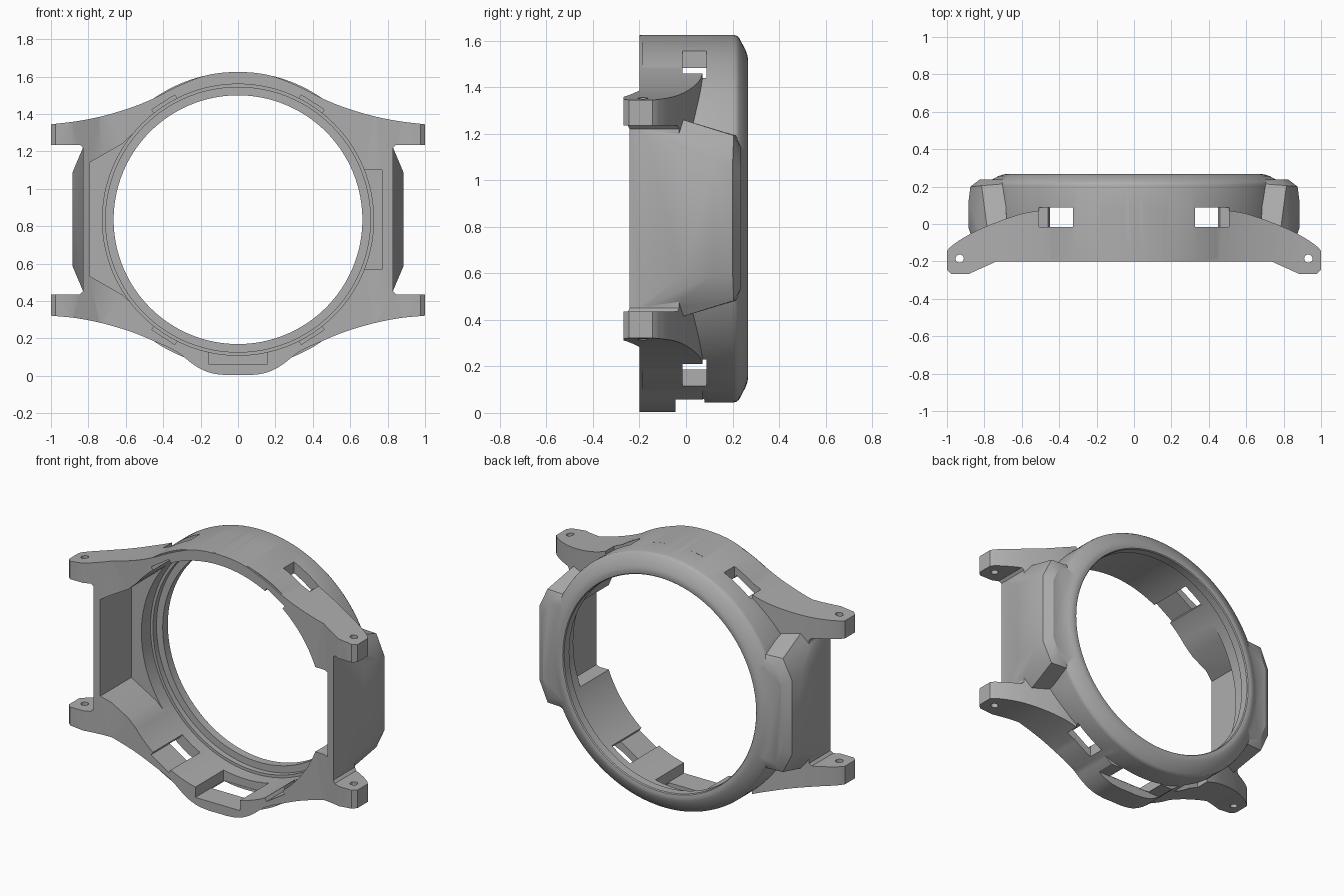
import bpy, bmesh, math
from mathutils import Vector

if "Cube" in bpy.data.objects:
    bpy.data.objects.remove(bpy.data.objects["Cube"])

ZC = 0.835  # height of the ring axis

grey = bpy.data.materials.new("satin_grey")
grey.use_nodes = True
grey.diffuse_color = (0.42, 0.42, 0.42, 1)
grey.node_tree.nodes["Principled BSDF"].inputs["Base Color"].default_value = grey.diffuse_color


def finish(bm, name):
    bmesh.ops.recalc_face_normals(bm, faces=bm.faces)
    mesh = bpy.data.meshes.new(name)
    bm.to_mesh(mesh)
    bm.free()
    mesh.materials.append(grey)
    obj = bpy.data.objects.new(name, mesh)
    bpy.context.collection.objects.link(obj)
    return obj


def prism(name, points, low, high, axis="y"):
    """Extrude an outline along y (points are x, z) or along z (points are x, y)."""
    place = (lambda u, v, t: (u, t, v)) if axis == "y" else (lambda u, v, t: (u, v, t))
    bm = bmesh.new()
    face = bm.faces.new([bm.verts.new(place(u, v, low)) for u, v in points])
    new = bmesh.ops.extrude_face_region(bm, geom=[face])["geom"]
    shift = Vector(place(0, 0, high - low))
    bmesh.ops.translate(bm, vec=shift, verts=[v for v in new if isinstance(v, bmesh.types.BMVert)])
    return finish(bm, name)


def box(name, x0, x1, y0, y1, z0, z1):
    return prism(name, [(x0, z0), (x1, z0), (x1, z1), (x0, z1)], y0, y1)


def lathe(name, profile, steps=128):
    """Turn a (radius, y) profile about the ring axis; both ends lie on the axis."""
    bm = bmesh.new()
    verts = [bm.verts.new((r, y, ZC)) for r, y in profile]
    edges = [bm.edges.new(pair) for pair in zip(verts, verts[1:])]
    bmesh.ops.spin(bm, geom=verts + edges, cent=(0, 0, ZC), axis=(0, 1, 0),
                   angle=math.tau, steps=steps)
    bmesh.ops.remove_doubles(bm, verts=bm.verts, dist=0.0005)
    return finish(bm, name)


def hull(name, points):
    bm = bmesh.new()
    verts = [bm.verts.new(p) for p in points]
    res = bmesh.ops.convex_hull(bm, input=verts)
    loose = [v for v in res["geom_interior"] if isinstance(v, bmesh.types.BMVert)]
    bmesh.ops.delete(bm, geom=loose, context="VERTS")
    bmesh.ops.dissolve_limit(bm, angle_limit=0.02, verts=bm.verts, edges=bm.edges)
    return finish(bm, name)


def combine(target, other, operation):
    mod = target.modifiers.new("combine", "BOOLEAN")
    mod.operation, mod.solver, mod.object = operation, "EXACT", other
    bpy.context.view_layer.objects.active = target
    bpy.ops.object.modifier_apply(modifier=mod.name)
    bpy.data.objects.remove(other)


def smooth(points, n=6):
    """Catmull-Rom curve through the points."""
    p = [Vector(q) for q in points]
    p = [2 * p[0] - p[1]] + p + [2 * p[-1] - p[-2]]
    out = []
    for a, b, c, d in zip(p, p[1:], p[2:], p[3:]):
        for i in range(n):
            t = i / n
            out.append((2 * b + (c - a) * t + (2 * a - 5 * b + 4 * c - d) * t * t
                        + (3 * b - a - 3 * c + d) * t ** 3) / 2)
    return [tuple(q) for q in out] + [tuple(points[-1])]


def mirrored(half):
    """Close a right-hand outline by adding its reflection in x."""
    return half + [(-u, v) for u, v in reversed(half)]


# Front plate with four lugs
top = smooth([(0.01, 1.625), (0.1, 1.619), (0.2, 1.598), (0.33, 1.545), (0.45, 1.484),
              (0.57, 1.435), (0.72, 1.39), (0.86, 1.362), (1.0, 1.345)])
bottom = smooth([(1.0, 0.322), (0.86, 0.308), (0.72, 0.28), (0.57, 0.235), (0.45, 0.186),
                 (0.33, 0.13), (0.23, 0.055), (0.15, 0.017), (0.07, 0.005), (0.01, 0.005)])
waist = [(1.0, 1.235), (0.845, 1.235), (0.83, 1.22), (0.83, 0.45), (0.845, 0.435), (1.0, 0.435)]
case = prism("watch_case", mirrored(top + waist + bottom), -0.4, 0.2)

# Arched lug outline seen from above
arch = smooth([(0.5, 0.073), (0.6, 0.055), (0.72, 0.015), (0.84, -0.035), (0.93, -0.085), (0.985, -0.125)])
foot = [(1.0, -0.145), (1.0, -0.245), (0.975, -0.268), (0.885, -0.268), (0.735, -0.2)]
combine(case, prism("lug_arch", mirrored(arch + foot), -0.5, 2.5, "z"), "INTERSECT")

# Round bezel with a sloping back rim
bezel = [(0, -0.19), (0.79, -0.19), (0.79, 0.205), (0.787, 0.217), (0.778, 0.228), (0.725, 0.256),
         (0.705, 0.263), (0.69, 0.266), (0.67, 0.262), (0.66, 0.25), (0, 0.25)]
combine(case, lathe("bezel", bezel), "UNION")

# Faceted side guards
for s in (-1, 1):
    pts = []
    for m in (-1, 1):
        mid = 0.8375
        for x, y, dz in ((0.828, -0.195, 0.385), (0.885, -0.02, 0.25), (0.885, 0.12, 0.25),
                         (0.875, 0.2, 0.23), (0.825, 0.237, 0.2), (0.785, -0.02, 0.425),
                         (0.815, 0.205, 0.355), (0.78, 0.237, 0.3), (0.68, -0.02, 0.425),
                         (0.69, 0.215, 0.355), (0.69, 0.237, 0.3), (0.68, -0.195, 0.385)):
            pts.append((s * x, y, mid + m * dz))
    combine(case, hull("side_guard", pts), "UNION")

# Stepped bore
bore = [(0, -0.5), (0.725, -0.5), (0.725, 0.17), (0.708, 0.17), (0.708, 0.205),
        (0.665, 0.205), (0.665, 0.5), (0, 0.5)]
combine(case, lathe("bore", bore), "DIFFERENCE")

# Inner side pockets
pocket = [(-0.5, 1.32), (-0.55, 1.305), (-0.62, 1.24), (-0.795, 1.14),
          (-0.795, 0.535), (-0.62, 0.435), (-0.55, 0.37), (-0.5, 0.35)]
combine(case, prism("wide_pocket", pocket, -0.4, 0.08), "DIFFERENCE")
combine(case, box("narrow_pocket", 0.6, 0.77, -0.4, 0.08, 0.57, 1.1), "DIFFERENCE")

# Catch windows with shallow grooves behind them, and lug pin holes
for s in (-1, 1):
    for m in (-1, 1):
        za, zb = sorted((ZC + m * 0.587, ZC + m * 0.722))
        xa, xb = sorted((s * 0.325, s * 0.508))
        combine(case, box("window", xa, xb, -0.015, 0.088, za, zb), "DIFFERENCE")
        ang = math.radians(57.5)
        out, side = Vector((math.cos(ang), math.sin(ang))), Vector((-math.sin(ang), math.cos(ang)))
        quad = [out * r + side * w for r, w in ((0.6, -0.073), (0.744, -0.073), (0.744, 0.073), (0.6, 0.073))]
        groove = [(s * q.x, ZC + m * q.y) for q in quad]
        combine(case, prism("groove", groove, -0.4, 0.09), "DIFFERENCE")
    pin = [(s * 0.932 + 0.022 * math.cos(i * math.tau / 20), -0.185 + 0.022 * math.sin(i * math.tau / 20))
           for i in range(20)]
    combine(case, prism("pin_hole", pin, -0.5, 2.5, "z"), "DIFFERENCE")

# Button recess, through slot and relief behind the lower lip
combine(case, box("button_recess", -0.155, 0.155, -0.4, 0.08, 0.062, 0.2), "DIFFERENCE")
combine(case, box("button_slot", -0.15, 0.15, -0.045, 0.078, -0.1, 0.15), "DIFFERENCE")
combine(case, box("lip_relief", -0.4, 0.4, -0.046, 0.079, -0.1, 0.058), "DIFFERENCE")

# Shading
bpy.ops.object.select_all(action="DESELECT")
case.select_set(True)
bpy.context.view_layer.objects.active = case
bpy.ops.object.shade_smooth_by_angle(angle=math.radians(28))
